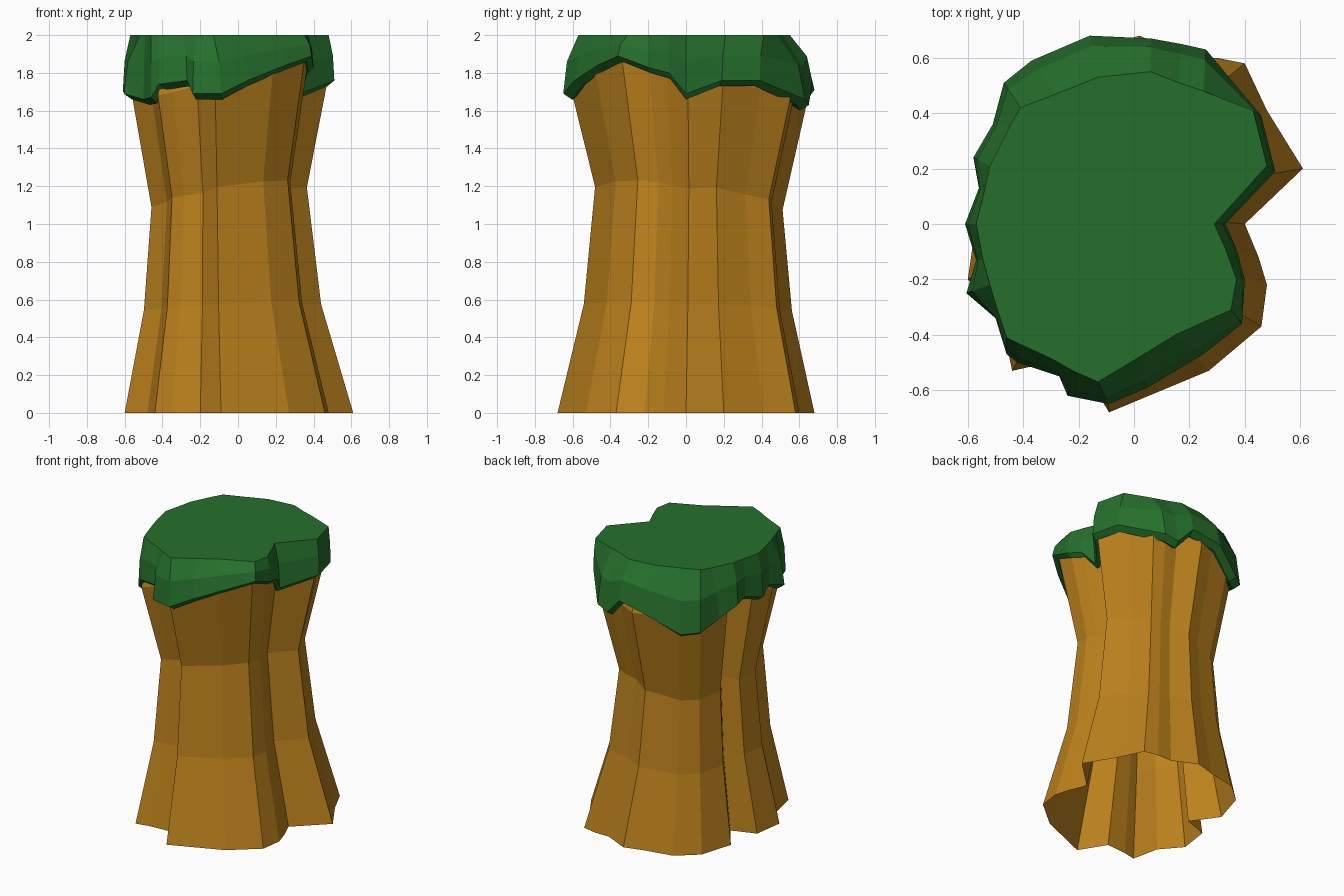
import bpy


def material(name, color):
    m = bpy.data.materials.new(name)
    m.diffuse_color = color
    return m


def loft(name, rings, mat, cap=None):
    """Bridge equal-length rings with quads, optionally capping one ring."""
    n = len(rings[0])
    verts = [p for ring in rings for p in ring]
    faces = []
    for r in range(len(rings) - 1):
        for i in range(n):
            j = (i + 1) % n
            faces.append((r * n + i, r * n + j, (r + 1) * n + j, (r + 1) * n + i))
    if cap is not None:
        faces.append([cap * n + i for i in range(n)])
    mesh = bpy.data.meshes.new(name)
    mesh.from_pydata(verts, [], faces)
    mesh.materials.append(mat)
    mesh.update()
    obj = bpy.data.objects.new(name, mesh)
    bpy.context.collection.objects.link(obj)
    return obj


bark = material("bark", (0.50, 0.22, 0.012, 1))
moss = material("moss", (0.018, 0.16, 0.025, 1))

# Fluted trunk footprint, counter-clockwise from the right-hand cleft
foot = [(.40, 0), (.61, .20), (.48, .41), (.40, .58), (.30, .60), (.19, .60),
        (.02, .68), (-.12, .64), (-.32, .60), (-.46, .48), (-.53, .25),
        (-.40, .07), (-.57, .01), (-.60, -.20), (-.48, -.34), (-.44, -.53),
        (-.35, -.51), (-.20, -.50), (-.09, -.68), (.27, -.53), (.46, -.37),
        (.48, -.22), (.45, -.12)]

# Trunk levels: height, x scale, x shift, y scale, y shift, tilt, lowest height
levels = [(0, 1, 0, 1, 0, 0, 0),
          (.56, .775, -.033, .81, .01, .3, 0),
          (1.14, .68, -.05, .73, .015, 1, 0),
          (1.68, .86, -.045, .94, .01, 2, 1.68),
          (1.90, .80, -.04, .84, .01, 0, 0)]
trunk_rings = [[(x * sx + dx, y * sy + dy, max(low, z + tilt * (.12 * x - .1 * y)))
                for x, y in foot] for z, sx, dx, sy, dy, tilt, low in levels]
loft("stump_trunk", trunk_rings, bark)

# Moss cap: outer x, outer y, plateau x, plateau y, hem height
cap_rows = [(.33, 0, .29, 0, 1.69), (.51, .19, .48, .21, 1.76),
            (.46, .39, .43, .41, 1.76), (.26, .63, .25, .48, 1.66),
            (.17, .65, .16, .51, 1.63), (.06, .67, .06, .55, 1.75),
            (-.16, .68, -.13, .53, 1.71),
            (-.37, .59, -.28, .47, 1.59), (-.47, .51, -.41, .42, 1.60),
            (-.51, .36, -.45, .35, 1.65), (-.58, .24, -.52, .21, 1.73),
            (-.56, .13, -.54, .12, 1.74), (-.61, 0, -.57, 0, 1.70),
            (-.57, -.13, -.545, -.13, 1.73), (-.605, -.25, -.52, -.22, 1.69),
            (-.50, -.34, -.49, -.32, 1.66), (-.46, -.47, -.46, -.41, 1.67),
            (-.42, -.50, -.42, -.43, 1.74),
            (-.27, -.55, -.29, -.49, 1.76), (-.24, -.62, -.22, -.53, 1.69),
            (-.09, -.65, -.13, -.57, 1.69), (.05, -.59, .02, -.48, 1.76),
            (.25, -.47, .15, -.40, 1.84), (.39, -.36, .35, -.31, 1.89),
            (.40, -.20, .37, -.20, 1.83), (.37, -.09, .33, -.09, 1.80)]


def cap_ring(pos, fall):
    return [(tx + (x - tx) * pos, ty + (y - ty) * pos, 2 + (h - 2) * fall)
            for x, y, tx, ty, h in cap_rows]


# Underside lip tucks back inside the trunk
lip = [(x * .93, y * .93, h - .03) for x, y, tx, ty, h in cap_rows]
tuck = [(x * .80, y * .80, h + .02) for x, y, tx, ty, h in cap_rows]
loft("moss_cap", [tuck, lip, cap_ring(1, 1), cap_ring(.75, .45), cap_ring(0, 0)],
     moss, cap=4)
